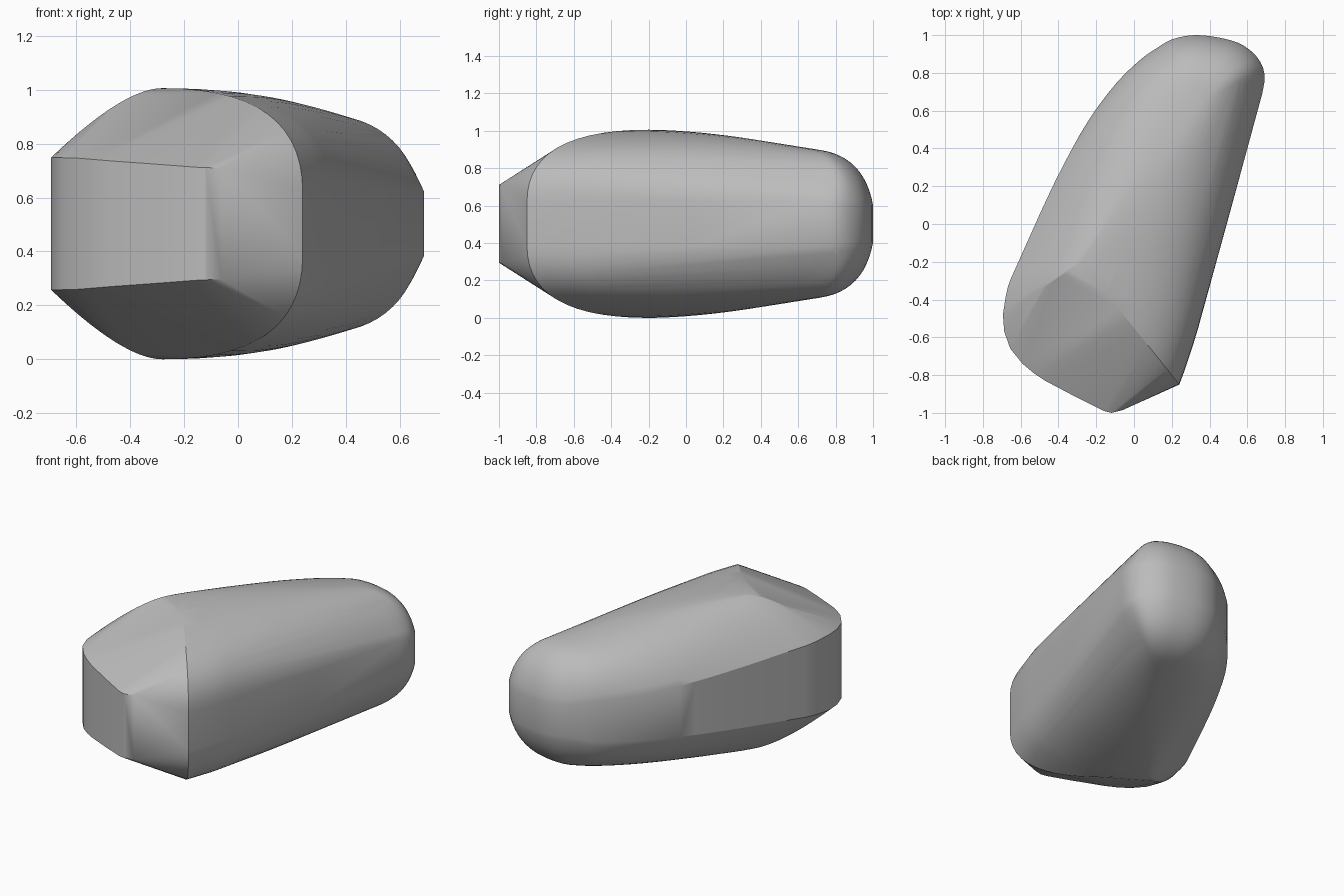
import bpy
import bmesh
from mathutils import Vector

default_cube = bpy.data.objects.get("Cube")
if default_cube:
    bpy.data.objects.remove(default_cube, do_unlink=True)

MIDDLE = 0.503
RIDGE_FRONT = Vector((-0.28, -0.2))
RIDGE_BACK = Vector((0.32, 0.64))
RINGS = 14

# Plan outline: both flanks from front to tail, then the tail
RIGHT = [(0.24, -0.85), (0.28, -0.74), (0.34, -0.55), (0.435, -0.2),
         (0.505, 0.05), (0.57, 0.3), (0.64, 0.55), (0.69, 0.75)]
TAIL = [(0.668, 0.86), (0.58, 0.945), (0.46, 0.985), (0.32, 1),
        (0.2, 0.977), (0.12, 0.93)]
LEFT = [(-0.694, -0.48), (-0.667, -0.33), (-0.61, -0.2), (-0.5, 0.05),
        (-0.38, 0.3), (-0.24, 0.55), (-0.09, 0.75), (0.04, 0.875)]
# Rim of the cheek and blunt nose, with half height of the wall
FRONT_RIM = [(-0.687, -0.57, 0.245), (-0.655, -0.66, 0.245), (-0.59, -0.74, 0.243),
             (-0.53, -0.79, 0.238), (-0.47, -0.83, 0.233), (-0.29, -0.925, 0.22),
             (-0.16, -0.99, 0.21), (-0.12, -1, 0.208), (-0.06, -0.985, 0.207)]


def mix(start, end, amount):
    return start + (end - start) * amount


def along_body(y):
    """Position along the ridge, from front to tail."""
    return min(max((y + 0.45) / 1.33, 0), 1)


def smooth_path(points, steps=3):
    """Catmull-Rom curve through the points."""
    path = []
    padded = [points[0]] + points + [points[-1]]
    for a, b, c, d in zip(padded, padded[1:], padded[2:], padded[3:]):
        for step in range(steps):
            t = step / steps
            bend = (a * 2 - b * 5 + c * 4 - d) * t + (b * 3 - a - c * 3 + d) * t * t
            path.append(b + (c - a + bend) * t / 2)
    return path + [points[-1]]


def round_outline():
    """Plan point, half height of the wall and straightness of the slope."""
    points = []
    for x, y in RIGHT:
        points.append(Vector((x, y, 0.12, 0.35 * along_body(y))))
    for x, y in TAIL:
        points.append(Vector((x, y, 0.1, 0.15)))
    for x, y in reversed(LEFT):
        amount = along_body(y)
        points.append(Vector((x, y, mix(0.245, 0.13, amount), mix(0.65, 0.15, amount))))
    return smooth_path(points)


def shell_point(point, amount):
    """Quadratic curve from the wall rim to the ridge."""
    x, y, rim, reach = point
    station = along_body(y)
    base = Vector((x, y))
    crest = mix(RIDGE_FRONT, RIDGE_BACK, station)
    crest_height = mix(0.503, 0.4, station ** 1.7)
    bend = mix(base, crest, reach)
    plan = mix(mix(base, bend, amount), mix(bend, crest, amount), amount)
    return plan.x, plan.y, mix(rim, crest_height, 1 - (1 - amount) ** 2)


# Upper half: crowned body, then the rim of the flat-faceted front
upper = []
for point in round_outline():
    upper += [shell_point(point, step / RINGS) for step in range(RINGS + 1)]
upper += FRONT_RIM

# Mirror to the lower half and wrap one tight skin around everything
mesh = bmesh.new()
for side in (1, -1):
    for x, y, height in upper:
        mesh.verts.new((x, y, MIDDLE + side * height))
bmesh.ops.remove_doubles(mesh, verts=mesh.verts, dist=0.002)
bmesh.ops.convex_hull(mesh, input=mesh.verts)
loose = [vert for vert in mesh.verts if not vert.link_faces]
bmesh.ops.delete(mesh, geom=loose, context="VERTS")
bmesh.ops.dissolve_limit(mesh, angle_limit=0.01, verts=mesh.verts, edges=mesh.edges)
bmesh.ops.recalc_face_normals(mesh, faces=mesh.faces)

data = bpy.data.meshes.new("body_shell")
mesh.to_mesh(data)
mesh.free()
body = bpy.data.objects.new("body_shell", data)
bpy.context.collection.objects.link(body)

# Plain grey finish
grey = bpy.data.materials.new("plain_grey")
grey.use_nodes = True
colour = (0.5, 0.5, 0.5, 1)
grey.diffuse_color = colour
grey.node_tree.nodes["Principled BSDF"].inputs["Base Color"].default_value = colour
data.materials.append(grey)

bpy.ops.object.select_all(action="DESELECT")
body.select_set(True)
bpy.context.view_layer.objects.active = body
bpy.ops.object.shade_smooth_by_angle(angle=0.42)
